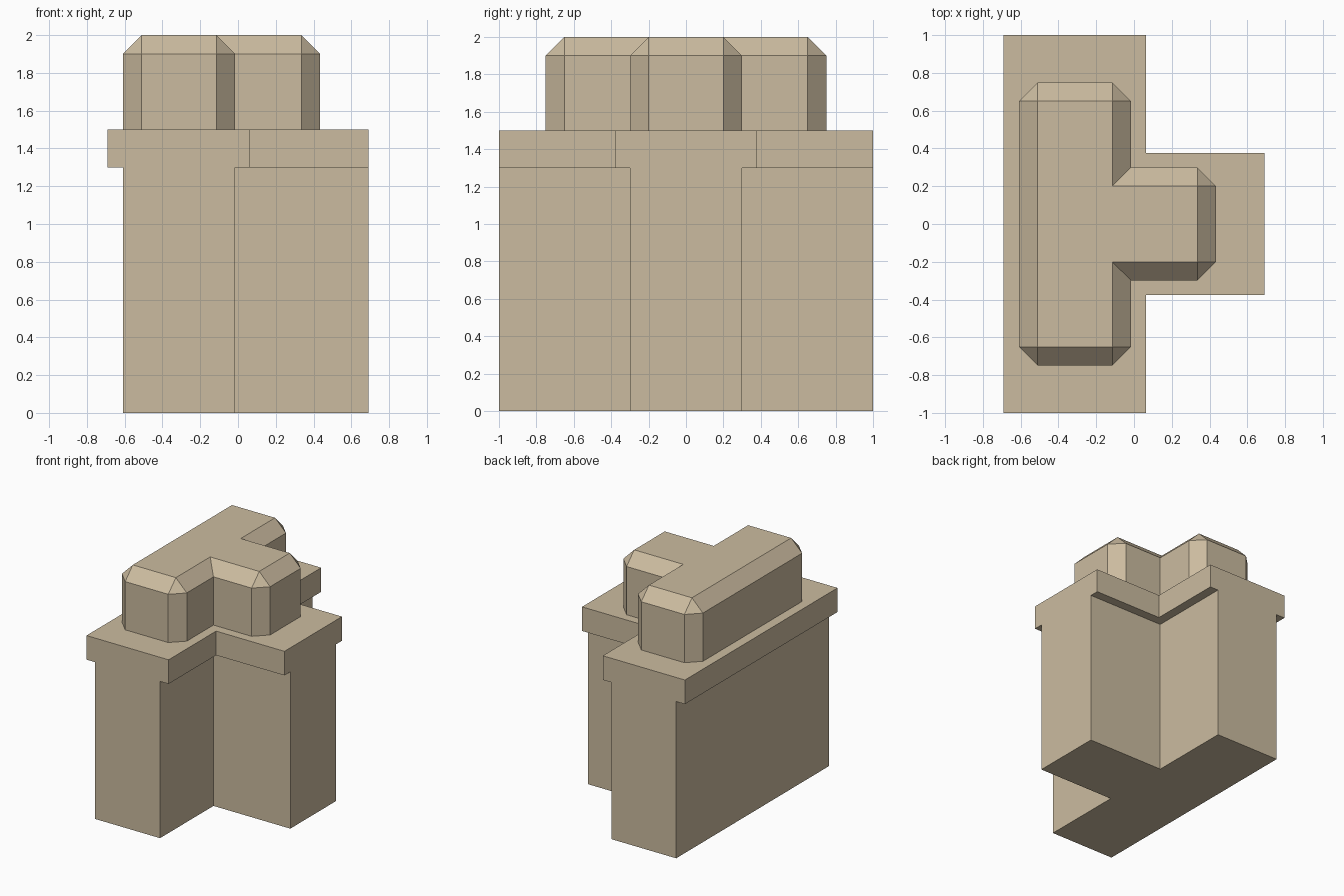
import bpy, bmesh

if "Cube" in bpy.data.objects:
    bpy.data.objects.remove(bpy.data.objects["Cube"])

stone = bpy.data.materials.new("warm_stone")
stone.diffuse_color = (0.60, 0.50, 0.35, 1.0)
stone.use_nodes = True
stone.node_tree.nodes["Principled BSDF"].inputs["Base Color"].default_value = stone.diffuse_color


def t_prism(name, left, mid, right, half_bar, half_stem, z0, z1, chamfer=0.0):
    """T-shaped block: a bar along y with a stem pointing to +x."""
    half = [(left, -half_bar), (mid, -half_bar), (mid, -half_stem), (right, -half_stem)]
    outline = half + [(x, -y) for x, y in reversed(half)]
    bm = bmesh.new()
    base = bm.faces.new([bm.verts.new((x, y, z0)) for x, y in outline])
    ext = bmesh.ops.extrude_face_region(bm, geom=[base])
    for v in ext["geom"]:
        if isinstance(v, bmesh.types.BMVert):
            v.co.z = z1
    bmesh.ops.recalc_face_normals(bm, faces=bm.faces)

    if chamfer:
        # top rim and outward vertical corners, the two inner corners stay sharp
        def wanted(e):
            a, b = (v.co for v in e.verts)
            if abs(a.z - b.z) > 1e-4:
                inner = abs(a.x - mid) < 1e-4 and abs(abs(a.y) - half_stem) < 1e-4
                return not inner
            return a.z > (z0 + z1) / 2
        bmesh.ops.bevel(bm, geom=[e for e in bm.edges if wanted(e)], offset=chamfer,
                        offset_type='OFFSET', segments=1, affect='EDGES', profile=0.5)

    mesh = bpy.data.meshes.new(name)
    bm.to_mesh(mesh)
    bm.free()
    mesh.materials.append(stone)
    obj = bpy.data.objects.new(name, mesh)
    bpy.context.collection.objects.link(obj)
    return obj


# tall body, overhanging ledge and chamfered cap
t_prism("body", -0.61, -0.015, 0.69, 1.0, 0.30, 0.0, 1.3)
t_prism("ledge", -0.69, 0.063, 0.69, 1.0, 0.377, 1.3, 1.5)
t_prism("cap", -0.61, -0.015, 0.435, 0.75, 0.30, 1.5, 2.0, chamfer=0.1)
